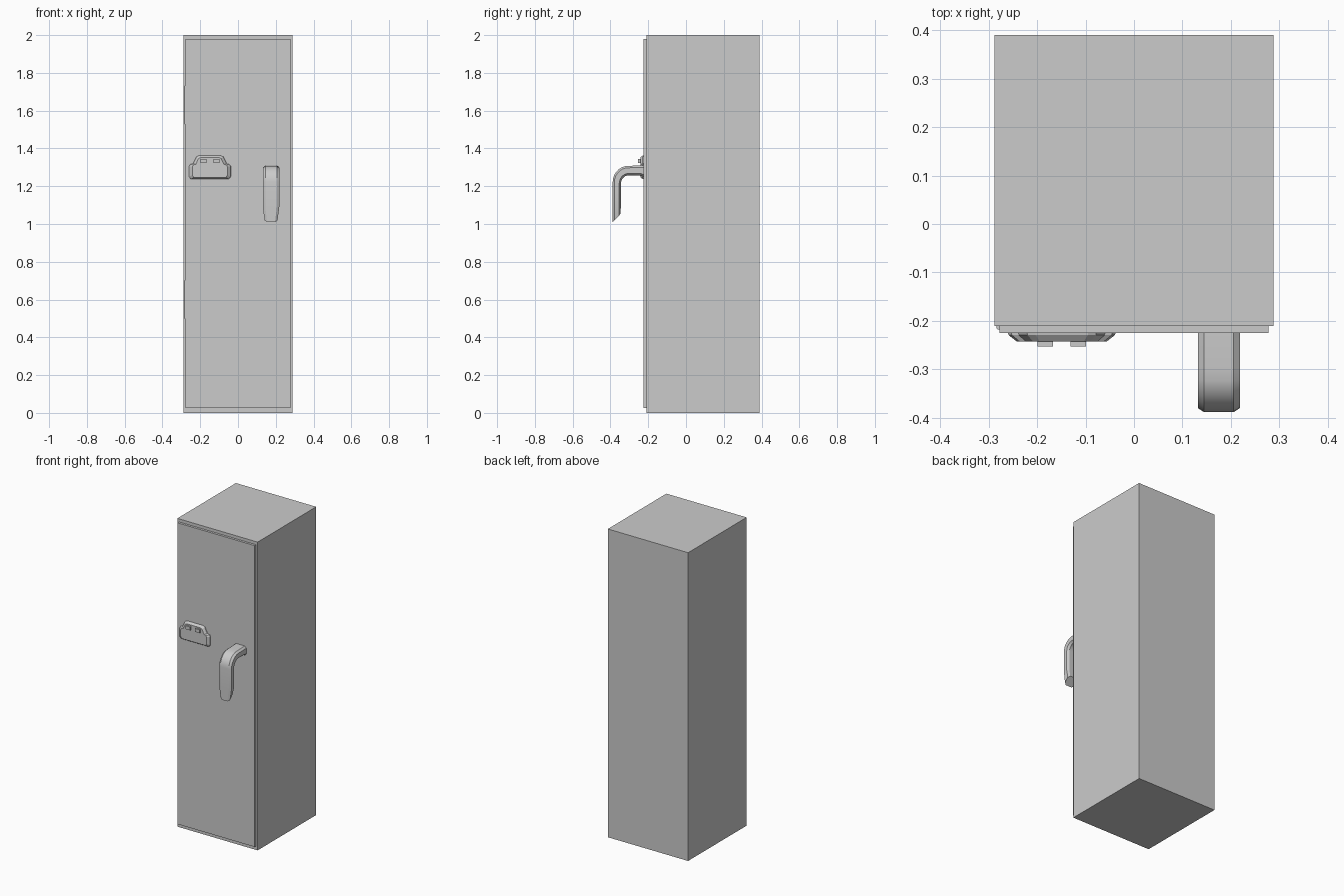
import bpy, bmesh, math
from mathutils import Vector

if "Cube" in bpy.data.objects:
    bpy.data.objects.remove(bpy.data.objects["Cube"])


def mesh_object(name, bm):
    bmesh.ops.recalc_face_normals(bm, faces=bm.faces)
    me = bpy.data.meshes.new(name)
    bm.to_mesh(me)
    bm.free()
    ob = bpy.data.objects.new(name, me)
    bpy.context.collection.objects.link(ob)
    return ob


def box(name, x0, x1, y0, y1, z0, z1):
    bm = bmesh.new()
    bmesh.ops.create_cube(bm, size=1)
    for v in bm.verts:
        v.co = ((x0 + x1) / 2 + v.co.x * (x1 - x0),
                (y0 + y1) / 2 + v.co.y * (y1 - y0),
                (z0 + z1) / 2 + v.co.z * (z1 - z0))
    return mesh_object(name, bm)


def loft(name, rings):
    """Skin equal-length closed rings and cap both ends."""
    bm = bmesh.new()
    vs = [[bm.verts.new(p) for p in r] for r in rings]
    n = len(rings[0])
    for a, b in zip(vs, vs[1:]):
        for i in range(n):
            j = (i + 1) % n
            bm.faces.new((a[i], a[j], b[j], b[i]))
    bm.faces.new(vs[0])
    bm.faces.new(vs[-1])
    return mesh_object(name, bm)


# Cabinet and door
box("cabinet_body", -0.288, 0.288, -0.21, 0.39, 0, 2)
box("door", -0.277, 0.277, -0.225, -0.21, 0.025, 1.98)

# Hinge pins on the left edge of the door
for label, z in (("lower", 0.6), ("upper", 1.63)):
    bm = bmesh.new()
    bmesh.ops.create_cone(bm, cap_ends=True, segments=12, radius1=0.005,
                          radius2=0.005, depth=0.2)
    bmesh.ops.translate(bm, verts=bm.verts, vec=(-0.279, -0.213, z))
    mesh_object(label + "_hinge", bm)

# Lock plate: mirrored outline tapering towards the front
CX, CZ = -0.149, 1.296
half = [(0.055, 1.364), (0.072, 1.357), (0.09, 1.32), (0.105, 1.316),
        (0.112, 1.306), (0.112, 1.25), (0.102, 1.237)]
outline = half + [(-x, z) for x, z in reversed(half)]


def plate_ring(y, s):
    return [(CX + x * s, y, CZ + (z - CZ) * s) for x, z in outline]


plate = loft("lock_plate", [plate_ring(-0.22, 1), plate_ring(-0.229, 0.98),
                            plate_ring(-0.242, 0.83)])
cutter = box("slot_cutter", CX - 0.066, CX + 0.066, -0.238, -0.26, 1.269, 1.3)
cutter.hide_render = True
cutter.hide_set(True)
cut = plate.modifiers.new("slot", 'BOOLEAN')
cut.operation = 'DIFFERENCE'
cut.object = cutter

# Two push buttons
for side, label in ((-1, "left"), (1, "right")):
    x = CX + side * 0.034
    box(label + "_button", x - 0.016, x + 0.016, -0.253, -0.236, 1.322, 1.344)

# Door handle: outer and inner side profiles paired along a bent bar
pairs = [((-0.215, 1.31), (-0.215, 1.243)), ((-0.235, 1.31), (-0.235, 1.255)),
         ((-0.295, 1.308), (-0.295, 1.258))]
for i in range(1, 8):
    a = math.radians(90 * i / 7)
    pairs.append(((-0.305 - 0.083 * math.sin(a), 1.222 + 0.086 * math.cos(a)),
                  (-0.305 - 0.04 * math.sin(a), 1.212 + 0.045 * math.cos(a))))
pairs += [((-0.388, 1.09), (-0.345, 1.09)), ((-0.388, 1.01), (-0.347, 1.053))]

rings = []
for k, (o, i) in enumerate(pairs):
    o, i = Vector(o), Vector(i)
    w = 0.034 if k == len(pairs) - 1 else 0.0435
    section = [(w - 0.013, 0), (w, 0.2), (w, 0.8), (w - 0.013, 1)]
    section += [(-x, t) for x, t in reversed(section)]
    rings.append([(0.175 + x, *i.lerp(o, t)) for x, t in section])
handle = loft("door_handle", rings)
bpy.context.view_layer.objects.active = handle
handle.select_set(True)
bpy.ops.object.shade_smooth_by_angle(angle=math.radians(25))
